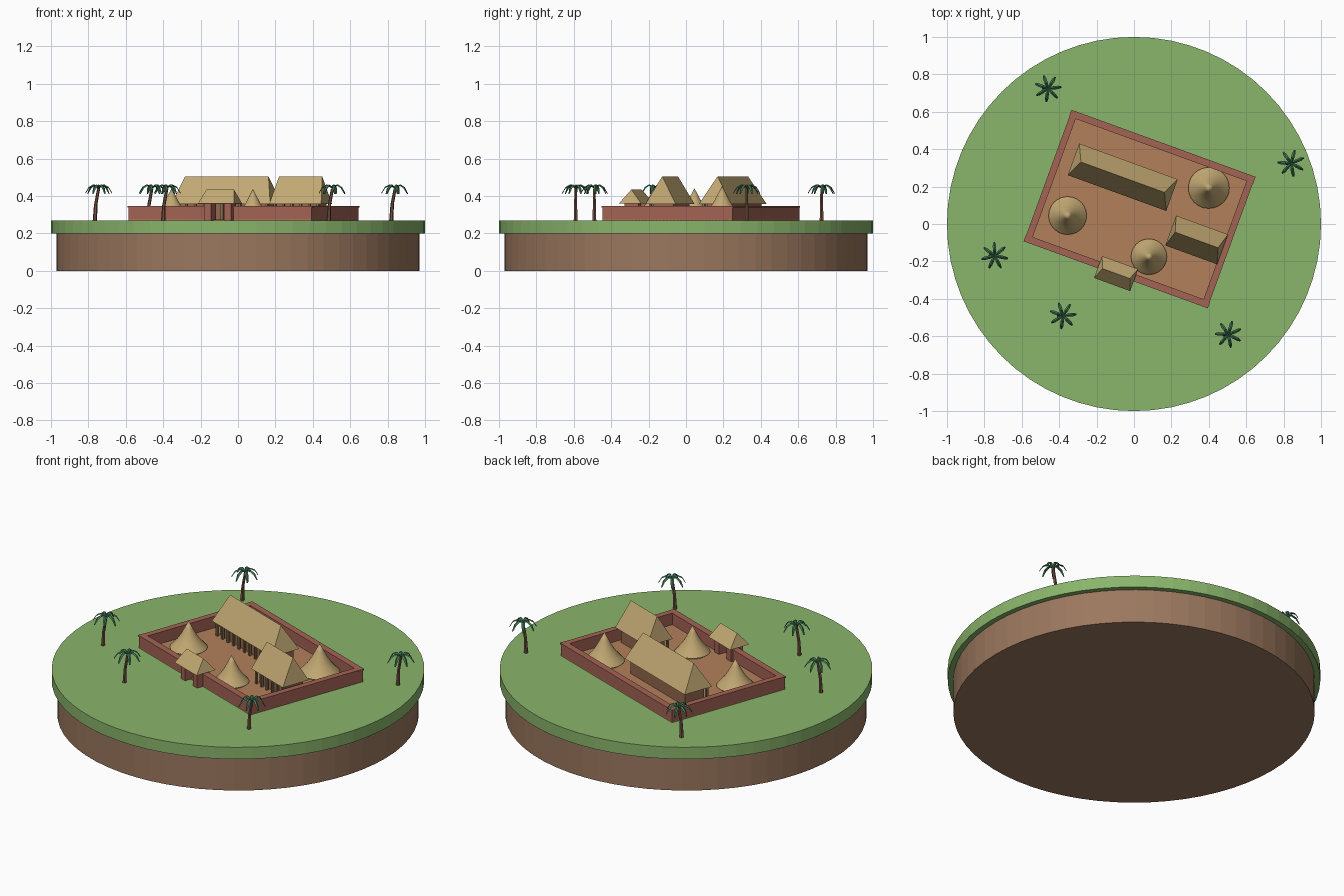
import bpy, bmesh
from math import radians, cos, sin, pi
from mathutils import Matrix, Vector

cube = bpy.data.objects.get("Cube")
if cube:
    bpy.data.objects.remove(cube, do_unlink=True)


def material(name, *srgb):
    lin = [((c + 0.055) / 1.055) ** 2.4 for c in srgb] + [1]
    m = bpy.data.materials.new(name)
    m.use_nodes = True
    m.diffuse_color = lin
    m.node_tree.nodes["Principled BSDF"].inputs["Base Color"].default_value = lin
    return m


GRASS = material("grass green", 0.54, 0.71, 0.42)
EARTH = material("earth brown", 0.61, 0.47, 0.37)
BRICK = material("red clay", 0.64, 0.39, 0.33)
FLOOR = material("courtyard clay", 0.70, 0.50, 0.35)
MUD = material("mud wall", 0.58, 0.40, 0.30)
THATCH = material("thatch", 0.76, 0.66, 0.45)
POST = material("post wood", 0.52, 0.43, 0.31)
TRUNK = material("palm trunk", 0.46, 0.33, 0.26)
LEAF = material("palm leaf", 0.26, 0.48, 0.34)

GROUND, YARD = 0.27, 0.275
# Frame of the turned courtyard
SITE = Matrix.Translation((0.03, 0.08, 0)) @ Matrix.Rotation(radians(-20), 4, 'Z')
WORLD = Matrix.Identity(4)


def finish(name, bm, mat, frame=WORLD, smooth=False):
    bmesh.ops.recalc_face_normals(bm, faces=bm.faces)
    me = bpy.data.meshes.new(name)
    bm.to_mesh(me)
    bm.free()
    me.materials.append(mat)
    ob = bpy.data.objects.new(name, me)
    ob.matrix_world = frame
    bpy.context.collection.objects.link(ob)
    if smooth:
        bpy.ops.object.select_all(action='DESELECT')
        ob.select_set(True)
        bpy.context.view_layer.objects.active = ob
        bpy.ops.object.shade_smooth_by_angle(angle=radians(35))
    return ob


def add_box(bm, u0, u1, v0, v1, z0, z1):
    mid = Vector((u0 + u1, v0 + v1, z0 + z1)) / 2
    size = Matrix.Diagonal((u1 - u0, v1 - v0, z1 - z0, 1))
    bmesh.ops.create_cube(bm, size=1, matrix=Matrix.Translation(mid) @ size)


def boxes(name, mat, items, frame=SITE):
    bm = bmesh.new()
    for b in items:
        add_box(bm, *b)
    return finish(name, bm, mat, frame)


def lathe(name, mat, profile, sides, frame=WORLD, smooth=False):
    bm = bmesh.new()
    rings = []
    for r, z in profile:
        if r == 0:
            rings.append([bm.verts.new((0, 0, z))] * sides)
        else:
            rings.append([bm.verts.new((r * cos(2 * pi * i / sides), r * sin(2 * pi * i / sides), z))
                          for i in range(sides)])
    for a, b in zip(rings, rings[1:]):
        for i in range(sides):
            j = (i + 1) % sides
            bm.faces.new(list(dict.fromkeys((a[i], a[j], b[j], b[i]))))
    for ring in (rings[0], rings[-1]):
        if ring[0] is not ring[1]:
            bm.faces.new(ring)
    return finish(name, bm, mat, frame, smooth)


def hip_roof(name, u, v, length, width, ridge, z0, z1):
    bm = bmesh.new()
    l, w, r = length / 2, width / 2, ridge / 2
    for p in ((-l, -w, z0), (l, -w, z0), (l, w, z0), (-l, w, z0), (-r, 0, z1), (r, 0, z1)):
        bm.verts.new(p)
    bmesh.ops.convex_hull(bm, input=bm.verts)
    bmesh.ops.dissolve_limit(bm, angle_limit=0.01, verts=bm.verts, edges=bm.edges)
    finish(name, bm, THATCH, SITE @ Matrix.Translation((u, v, 0)))


# Round island
lathe("island_earth", EARTH, [(0.97, 0), (0.97, 0.2)], 64)
lathe("island_grass", GRASS, [(1, 0.2), (1, GROUND)], 64)

# Courtyard floor and enclosing wall with a gap for the gate
HU, HV, T, TOP = 0.52, 0.37, 0.03, 0.338
boxes("courtyard_floor", FLOOR, [(-HU, HU, -HV, HV, GROUND - 0.01, YARD)])


def wall_run(grow, z0, z1):
    g = grow
    return [(-HU - g, HU + g, HV - T - g, HV + g, z0, z1),
            (-HU - g, -0.04, -HV - g, -HV + T + g, z0, z1),
            (0.04, HU + g, -HV - g, -HV + T + g, z0, z1),
            (-HU - g / 2, -HU + T + g, -HV + T, HV - T, z0, z1),
            (HU - T - g, HU + g / 2, -HV + T, HV - T, z0, z1)]


boxes("courtyard_wall", BRICK, wall_run(0, GROUND - 0.01, TOP))
boxes("wall_coping", BRICK, wall_run(0.004, TOP, 0.346))

# Gatehouse
boxes("gate_pillars", BRICK, [(s * 0.057 - 0.02, s * 0.057 + 0.02, -0.407, -0.327, GROUND - 0.01, 0.362)
                              for s in (-1, 1)])
hip_roof("gate_roof", 0, -0.367, 0.205, 0.125, 0.155, 0.36, 0.435)


# Long houses with a row of front posts
def house(name, u, v, length, width, ridge, posts):
    l, w = length / 2 - 0.025, width / 2
    boxes(name + "_walls", MUD, [(u - l, u + l, v - w + 0.035, v + w - 0.02, YARD - 0.01, 0.362)])
    step = 2 * l / (posts - 1)
    boxes(name + "_posts", POST, [(u - l + i * step - 0.006, u - l + i * step + 0.006,
                                   v - w + 0.012, v - w + 0.024, YARD - 0.01, 0.362)
                                  for i in range(posts)])
    hip_roof(name + "_roof", u, v, length, width, ridge, 0.358, 0.505)


house("long_house", -0.143, 0.129, 0.56, 0.18, 0.475, 11)
house("short_house", 0.343, -0.051, 0.295, 0.17, 0.245, 6)

# Round huts with flared thatch
for i, (x, y, r, h) in enumerate([(-0.355, 0.045, 0.102, 0.168), (0.4, 0.193, 0.11, 0.18),
                                  (0.08, -0.175, 0.096, 0.165)]):
    profile = [(0.84 * r, 0), (0.84 * r, 0.07 * h), (r, 0.08 * h), (0.82 * r, 0.2 * h),
               (0.62 * r, 0.34 * h), (0.42 * r, 0.52 * h), (0.2 * r, 0.77 * h), (0, h)]
    lathe(f"round_hut_{i + 1}", THATCH, profile, 24, Matrix.Translation((x, y, YARD - 0.002)), True)


# Palms: leaning trunk and drooping folded leaves
def palm(n, x, y, turn):
    base, crown = Vector((x - 0.02, y, GROUND - 0.005)), Vector((x, y, 0.44))
    bm = bmesh.new()
    rings = []
    for t, r in ((0, 0.012), (0.5, 0.009), (1, 0.008)):
        c = base.lerp(crown, t) + Vector((-0.006 * t * (1 - t) * 4, 0, 0))
        rings.append([bm.verts.new(c + Vector((r * cos(k * pi / 3), r * sin(k * pi / 3), 0))) for k in range(6)])
    for a, b in zip(rings, rings[1:]):
        for k in range(6):
            bm.faces.new((a[k], a[(k + 1) % 6], b[(k + 1) % 6], b[k]))
    bm.faces.new(rings[0])
    bm.faces.new(rings[-1])
    finish(f"palm_trunk_{n}", bm, TRUNK)

    bm = bmesh.new()
    for k in range(7):
        spin = Matrix.Rotation(turn + 2 * pi * k / 7, 4, 'Z')
        rows = []
        for d, z, w in ((0, 0.008, 0.005), (0.03, 0.022, 0.009), (0.055, 0.008, 0.009), (0.073, -0.022, 0.004)):
            section = ((d, -w, z - 0.006), (d, 0, z), (d, w, z - 0.006), (d, 0, z - 0.008))
            rows.append([bm.verts.new(crown + spin @ Vector(p)) for p in section])
        for a, b in zip(rows, rows[1:]):
            for j in range(4):
                bm.faces.new((a[j], a[(j + 1) % 4], b[(j + 1) % 4], b[j]))
        bm.faces.new(rows[0])
        bm.faces.new(rows[-1])
    finish(f"palm_leaves_{n}", bm, LEAF)


for n, (x, y) in enumerate([(-0.46, 0.725), (0.84, 0.325), (-0.745, -0.17), (-0.38, -0.49), (0.505, -0.59)]):
    palm(n + 1, x, y, 0.1 + 0.3 * n)
